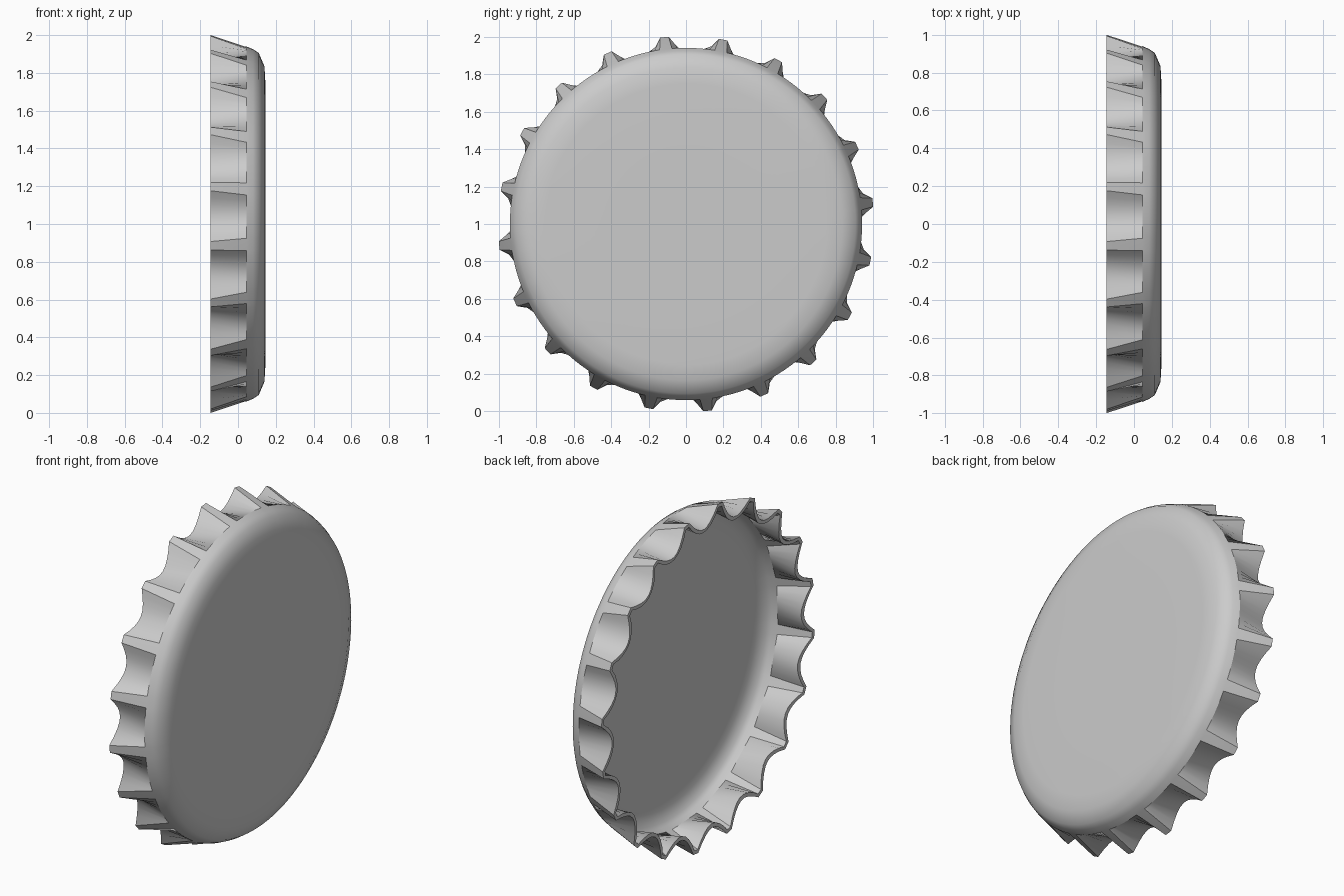
import bpy, bmesh, math

cube = bpy.data.objects.get("Cube")
if cube:
    bpy.data.objects.remove(cube, do_unlink=True)

TEETH = 20
STEPS = 8                       # divisions across each scalloped panel
PITCH = math.tau / TEETH
PHASE = math.radians(6.6)       # angle of the first ridge
RIM_X, RIM_R, VALLEY_R = -0.145, 1.004, 0.90
THICK = 0.022

# one material for the whole cap
metal = bpy.data.materials.new("grey_metal")
metal.use_nodes = True
grey = (0.6, 0.6, 0.6, 1)
metal.diffuse_color = grey
metal.node_tree.nodes["Principled BSDF"].inputs["Base Color"].default_value = grey

# domed body profile: (x, radius) from the skirt up to the flat face
BODY = [(0.045, 0.94), (0.08, 0.925), (0.11, 0.905),
        (0.14, 0.835), (0.145, 0.75), (0.145, 0.4)]


def columns(half_width):
    """Angles around the cap with position t (-1..1) across each panel."""
    result = []
    for tooth in range(TEETH):
        start = PHASE + tooth * PITCH + half_width
        span = PITCH - 2 * half_width
        for i in range(STEPS + 1):
            result.append((start + span * i / STEPS, 2 * i / STEPS - 1))
    return result


def point(bm, x, r, angle):
    return bm.verts.new((x, r * math.cos(angle), 1 + r * math.sin(angle)))


bm = bmesh.new()

# scalloped rim, then the round body rings
rim = [point(bm, RIM_X, VALLEY_R + (RIM_R - VALLEY_R) * t * t, a)
       for a, t in columns(math.radians(1.3))]
rings = [rim]
for x, r in BODY:
    rings.append([point(bm, x, r, a) for a, t in columns(math.radians(2))])

# skirt and dome faces; panel outlines stay crisp
count = len(rim)
panels = set()
for level, (low, high) in enumerate(zip(rings, rings[1:])):
    for i in range(count):
        j = (i + 1) % count
        face = bm.faces.new((low[i], low[j], high[j], high[i]))
        if level == 0 and i % (STEPS + 1) != STEPS:
            panels.add(face)
bm.faces.new(rings[-1])
bmesh.ops.recalc_face_normals(bm, faces=bm.faces)
for edge in bm.edges:
    if len(edge.link_faces) == 2:
        edge.smooth = sum(f in panels for f in edge.link_faces) != 1

mesh = bpy.data.meshes.new("crimped_cap")
bm.to_mesh(mesh)
bm.free()
mesh.materials.append(metal)
cap = bpy.data.objects.new("crimped_cap", mesh)
bpy.context.collection.objects.link(cap)
bpy.context.view_layer.objects.active = cap
cap.select_set(True)

# sheet thickness towards the inside, with the lip trimmed flat
shell = cap.modifiers.new("sheet_thickness", 'SOLIDIFY')
shell.thickness = THICK
shell.offset = -1
shell.use_even_offset = True
bpy.ops.object.modifier_apply(modifier=shell.name)
for v in cap.data.vertices:
    v.co.x = max(v.co.x, RIM_X)

bpy.ops.object.shade_smooth_by_angle(angle=math.radians(50), keep_sharp_edges=True)
